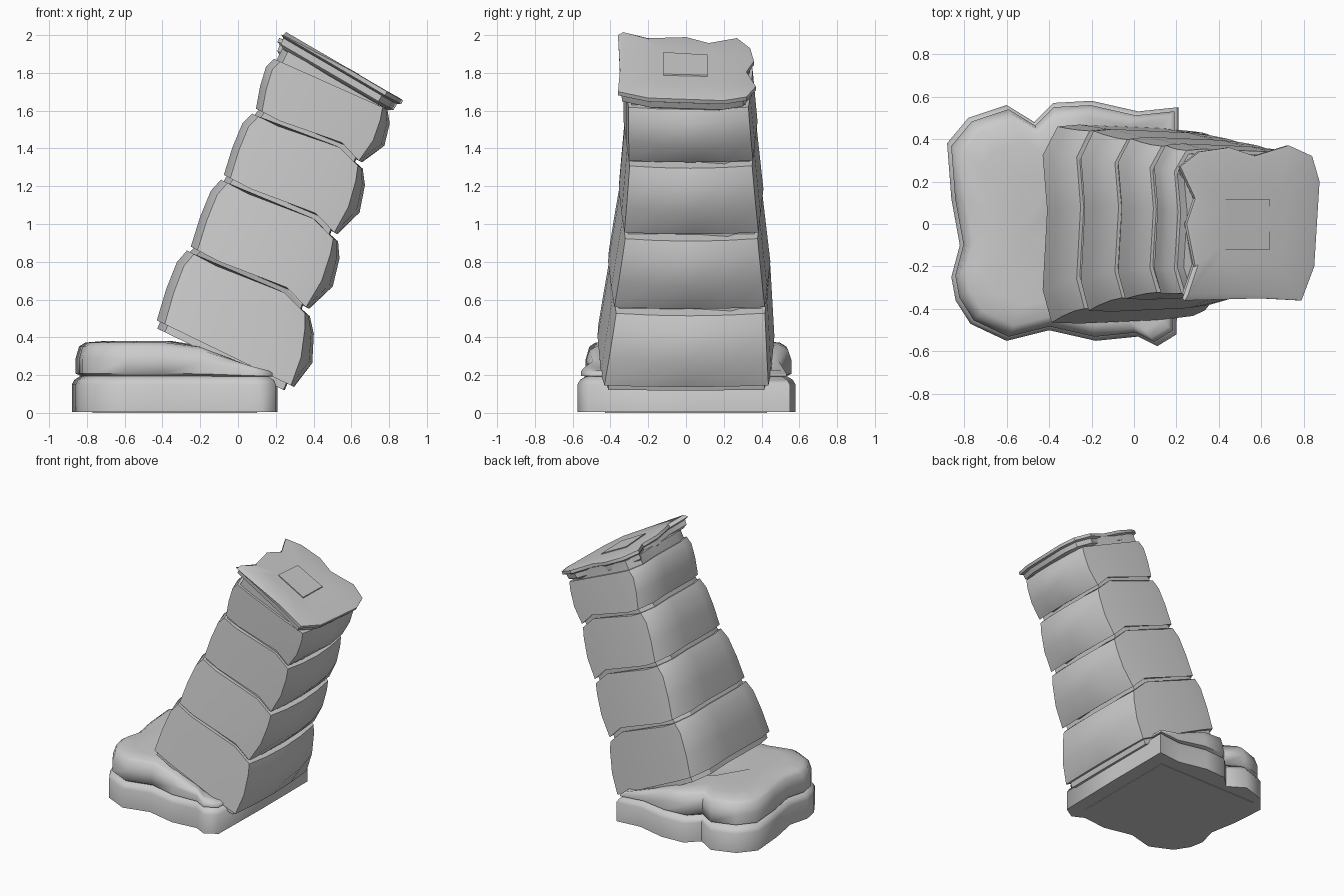
import bpy, bmesh, math
from mathutils import Vector

if "Cube" in bpy.data.objects:
    bpy.data.objects.remove(bpy.data.objects["Cube"])


def loft(name, rings, angle=35):
    """Skin closed rings of equal length and cap both ends."""
    bm = bmesh.new()
    vs = [[bm.verts.new(p) for p in r] for r in rings]
    n = len(rings[0])
    for a, b in zip(vs, vs[1:]):
        for i in range(n):
            j = (i + 1) % n
            bm.faces.new((a[i], a[j], b[j], b[i]))
    bm.faces.new(vs[0][::-1])
    bm.faces.new(vs[-1])
    bmesh.ops.recalc_face_normals(bm, faces=bm.faces)
    me = bpy.data.meshes.new(name)
    bm.to_mesh(me)
    bm.free()
    ob = bpy.data.objects.new(name, me)
    bpy.context.collection.objects.link(ob)
    bpy.ops.object.select_all(action='DESELECT')
    ob.select_set(True)
    bpy.context.view_layer.objects.active = ob
    bpy.ops.object.shade_smooth_by_angle(angle=math.radians(angle))
    return ob


# Base: two lumpy slabs sharing one outline
BASE = [(-.88, .38), (-.86, .12), (-.82, -.1), (-.86, -.25), (-.84, -.36), (-.77, -.47),
        (-.6, -.55), (-.4, -.5), (-.18, -.55), (.02, -.53), (.11, -.575), (.2, -.52),
        (.21, 0), (.21, .55), (.02, .53), (-.2, .58), (-.38, .57), (-.47, .48),
        (-.6, .56), (-.78, .5)]


def base_ring(scale, height):
    return [(-.33 + (x + .33) * scale, y * scale, height(x)) for x, y in BASE]


loft("lower_slab", [base_ring(s, lambda x, z=z: z) for s, z in
                    ((1, .004), (1, .15), (.975, .175), (.92, .195), (.8, .2))], 60)


def slope(low, high):
    def f(x):
        t = min(1, max(0, (x + .25) / .43))
        top = .38 - .15 * t
        return low + (top - .19) * high
    return f


loft("upper_slab", [base_ring(s, slope(.19, h)) for s, h in
                    ((.9, 0), (.965, .1), (.965, .5), (.93, .85), (.87, .96), (.7, 1), (.4, 1))], 60)

# Thin square plate under the base
loft("base_plate", [[(x, y, z) for x, y in ((-.77, -.43), (.1, -.43), (.1, .43), (-.77, .43))]
                    for z in (0, .02)])

# Leg cross-section: u runs left to right, v front to back
SECTION = [(-1, -.68), (-.88, -1.02), (-.5, -1.03), (.62, -.99), (1, -.95), (1, -.5), (1, 0),
           (1, .5), (1, .97), (.62, 1.0), (-.5, 1.04), (-.8, 1.02), (-1, .72), (-.94, .15)]


def leg_ring(left, right, front, back, bulge=0, scale=1, left_bulge=0, lift=.045):
    l, r = Vector((left[0], 0, left[1])), Vector((right[0], 0, right[1]))
    mid, half = (l + r) / 2, (r - l) / 2
    d = half.normalized()
    up = Vector((-d.z, 0, d.x))
    out = []
    for u, v in SECTION:
        p = mid + half * u * scale
        p.y = (front + back) / 2 + (back - front) / 2 * v * scale
        if u == 1:
            p += d * bulge * (1 - .7 * v * v)
        elif u < -.75:
            p -= d * left_bulge
        elif u > .5:
            p += up * lift
        out.append(p)
    return out


def mix(a, b, t):
    return tuple(p + (q - p) * t for p, q in zip(a, b))


# Per segment: bottom left, bottom right, top left, top right (x, z), y range bottom and top
SEGMENTS = [
    ((-.43, .49), (.27, .15), (-.27, .86), (.34, .535), (-.455, .45), (-.39, .43)),
    ((-.25, .88), (.35, .565), (-.09, 1.235), (.49, .93), (-.40, .43), (-.34, .39)),
    ((-.075, 1.26), (.50, .96), (.075, 1.585), (.62, 1.315), (-.345, .395), (-.315, .36)),
    ((.095, 1.61), (.63, 1.34), (.19, 1.875), (.75, 1.625), (-.32, .365), (-.32, .34))]
core = []
for i, (bl, br, tl, tr, yb, yt) in enumerate(SEGMENTS):
    low, high = (0 if i == 0 else .045), (0 if i == 3 else .045)
    rings = []
    for t, bulge, lb in ((0, .03, 0), (.42, .105, .02), (.8, .085, .025), (1, .045, 0)):
        rings.append(leg_ring(mix(bl, tl, t), mix(br, tr, t), *mix(yb, yt, t),
                              bulge, 1, lb, low + (high - low) * t))
    loft("leg_segment_%d" % (i + 1), rings, 40)
    core += [leg_ring(bl, br, *yb, .01, .95, 0, low), leg_ring(tl, tr, *yt, .01, .95, 0, high)]

# Inner column seen in the gaps, extended into the base and the cap
down, up = Vector((-.015, 0, -.035)), Vector((.03, 0, .06))
core = [[p + down for p in core[0]]] + core + [[p + up for p in core[-1]]]
loft("leg_core", core, 25)

# Tilted cap: the left edge also falls away towards the back
CAP = [(.31, .34), (.45, .36), (.57, .32), (.73, .37), (.84, .32), (.875, .2), (.85, -.2),
       (.79, -.36), (.6, -.35), (.24, -.35), (.29, -.2), (.25, 0), (.29, .12), (.22, .27)]


def cap_z(x, y):
    return 1.835 - .55 * (x - .55) - .08 * (y + .1) * min(1, max(0, (.8 - x) / .5))


def cap_ring(scale, drop):
    pts = [(.55 + (x - .55) * scale, y * scale) for x, y in CAP]
    return [(x - drop * .46, y, cap_z(x, y) - drop * .89) for x, y in pts]


top = cap_ring(1, .003)
top[9] = (.24, -.36, 2.0)
loft("cap_top", [cap_ring(.95, .035), cap_ring(1, .025), top, cap_ring(.95, 0), cap_ring(.5, 0)])
loft("cap_under", [cap_ring(.88, .085), cap_ring(.94, .07), cap_ring(.95, .03)])

# Square inlay on the cap
loft("cap_inlay", [[(x, y, cap_z(x, y) + o)
                    for x, y in ((.43, -.12), (.64, -.12), (.64, .115), (.43, .115))]
                   for o in (-.02, .008)])
